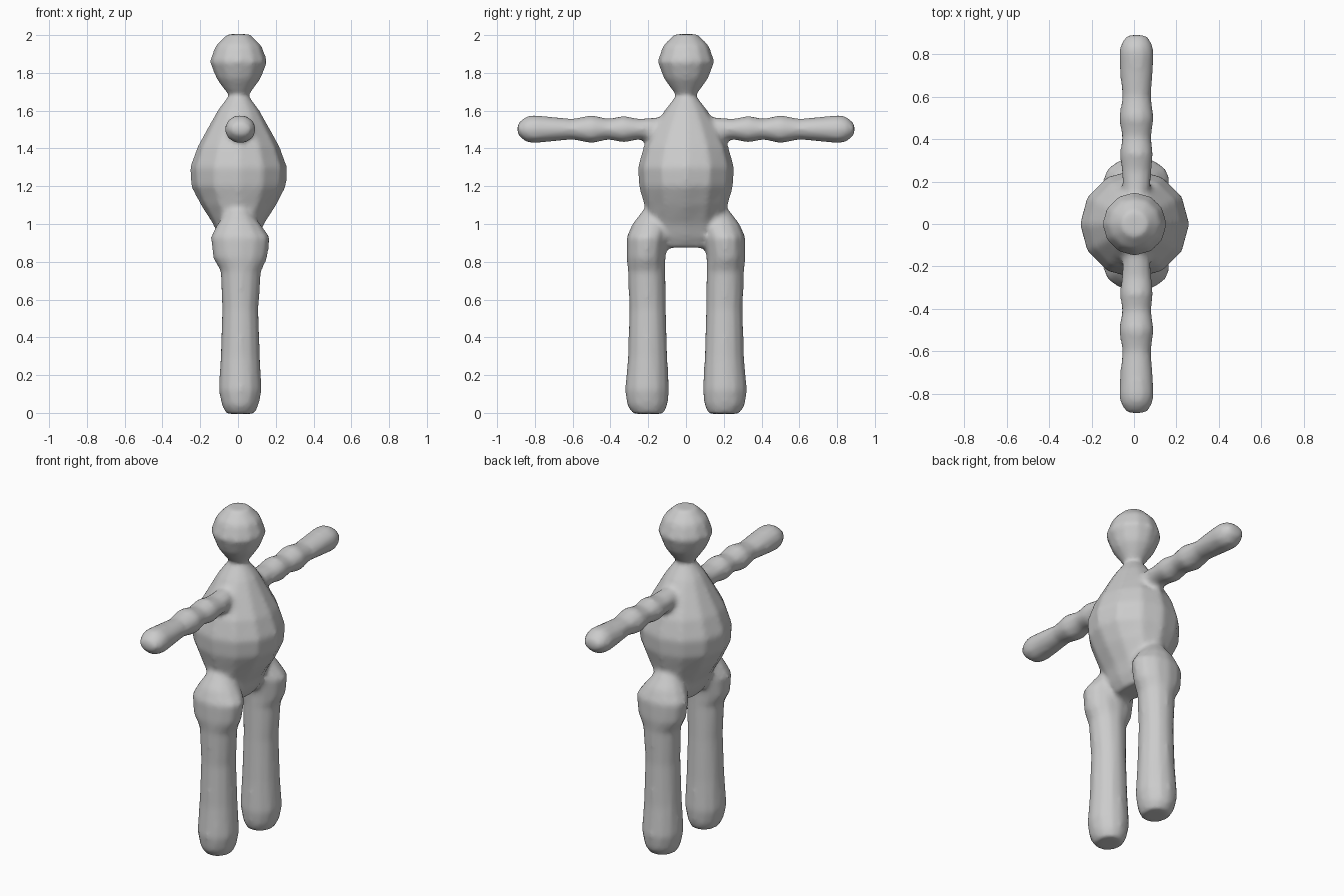
import bpy, bmesh, math
from mathutils import Vector

if "Cube" in bpy.data.objects:
    bpy.data.objects.remove(bpy.data.objects["Cube"])

grey = bpy.data.materials.new("plain_grey")
grey.diffuse_color = (0.6, 0.6, 0.6, 1)
grey.use_nodes = True
grey.node_tree.nodes["Principled BSDF"].inputs["Base Color"].default_value = grey.diffuse_color


def loft(bm, rings, axis, sides=12):
    """Capped tube of elliptical rings: (position, centre u, centre v, radius u, radius v)."""
    loops = []
    for p, cu, cv, ru, rv in rings:
        loop = []
        for i in range(sides):
            a = 2 * math.pi * i / sides
            u, v = cu + ru * math.cos(a), cv + rv * math.sin(a)
            loop.append(bm.verts.new((u, v, p) if axis == 'z' else (u, p, v)))
        loops.append(loop)
    faces = [bm.faces.new(loops[0]), bm.faces.new(loops[-1])]
    for a, b in zip(loops, loops[1:]):
        for i in range(sides):
            j = (i + 1) % sides
            faces.append(bm.faces.new((a[i], a[j], b[j], b[i])))
    bmesh.ops.recalc_face_normals(bm, faces=faces)


# head, neck, round belly and pelvis: z, half width x, half depth y
trunk = [(0.875, .07, .15), (0.93, .105, .18), (1.0, .135, .20), (1.1, .20, .222),
         (1.2, .252, .25), (1.3, .258, .256), (1.41, .218, .225), (1.5, .168, .175),
         (1.6, .112, .115), (1.68, .053, .053), (1.77, .118, .118), (1.86, .154, .152),
         (1.945, .122, .122), (2.005, .06, .06)]

# arm along y: distance, half width x, half height z
arm = [(.08, .06, .07), (.20, .068, .06), (.25, .072, .056), (.33, .080, .073), (.41, .070, .056),
       (.50, .084, .077), (.60, .069, .056), (.70, .078, .066), (.81, .084, .077),
       (.85, .075, .067), (.892, .048, .03)]

# leg with hip bulge: z, centre x, centre y, half width x, half depth y
leg = [(-.005, .012, .20, .075, .082), (.04, .012, .205, .098, .108), (.12, .012, .206, .115, .118),
       (.30, .012, .203, .105, .105), (.55, .012, .203, .097, .098), (.75, .015, .208, .108, .100),
       (.82, .012, .212, .145, .104), (.93, .012, .205, .158, .110), (1.0, .005, .185, .115, .10),
       (1.07, .0, .175, .06, .055)]

bm = bmesh.new()
loft(bm, [(z, .003, 0, rx, ry) for z, rx, ry in trunk], 'z')
for s in (-1, 1):
    loft(bm, [(s * d, .012, 1.502, rx, rz) for d, rx, rz in arm], 'y', 10)
    loft(bm, [(z, x, s * y, rx, ry) for z, x, y, rx, ry in leg], 'z')

mesh = bpy.data.meshes.new("figure_body")
bm.to_mesh(mesh)
bm.free()
body = bpy.data.objects.new("figure_body", mesh)
bpy.context.collection.objects.link(body)
mesh.materials.append(grey)

# fuse the parts into one skin and soften the joints
fuse = body.modifiers.new("fuse", 'REMESH')
fuse.mode = 'VOXEL'
fuse.voxel_size = 0.016
fuse.use_smooth_shade = True
soften = body.modifiers.new("soften", 'SMOOTH')
soften.factor = 0.5
soften.iterations = 4
